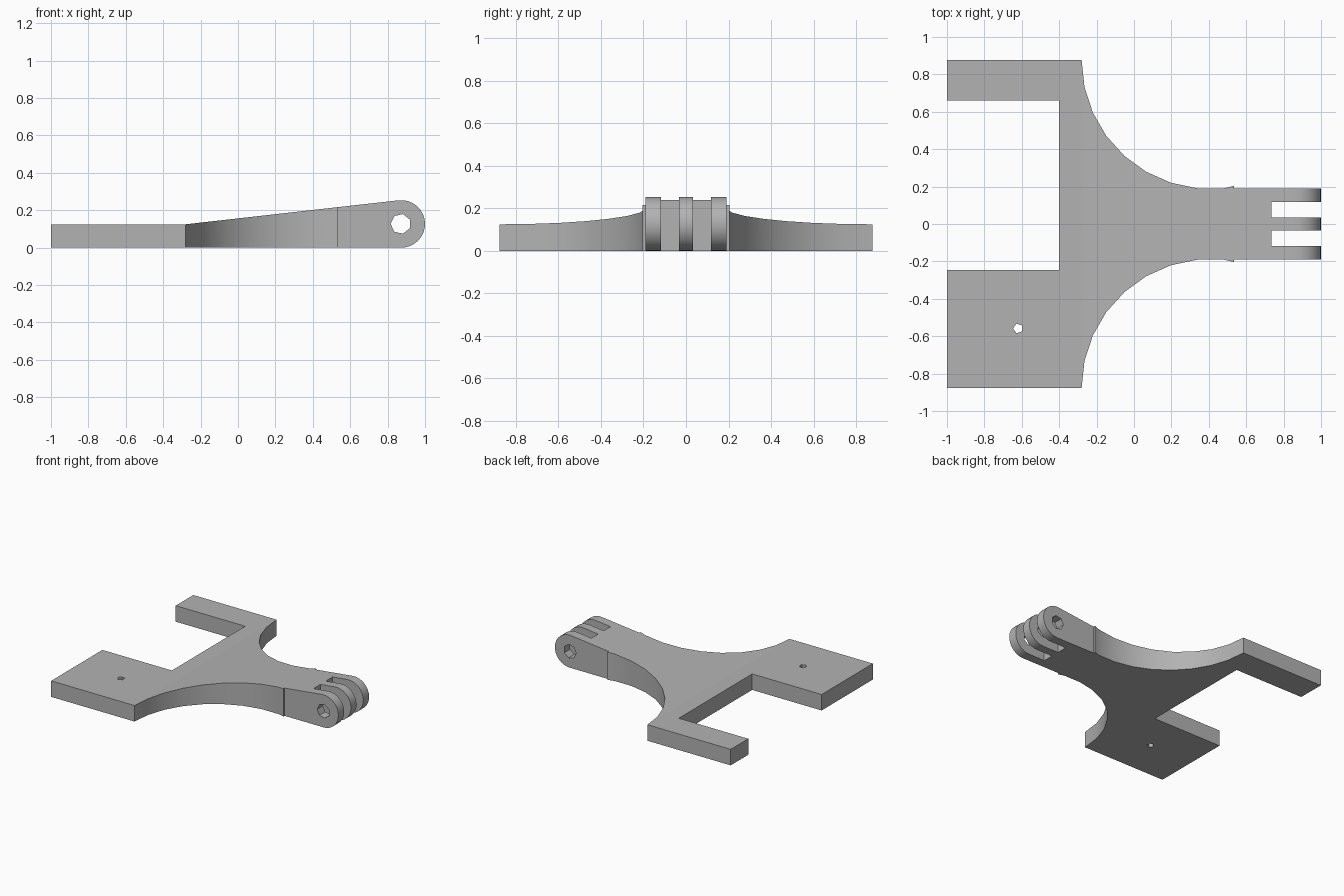
import bpy, bmesh
from math import cos, sin, radians, pi
from mathutils import Vector

cube = bpy.data.objects.get("Cube")
if cube:
    bpy.data.objects.remove(cube, do_unlink=True)

grey = bpy.data.materials.new("plain grey")
grey.use_nodes = True
colour = (0.45, 0.45, 0.45, 1)
grey.diffuse_color = colour
grey.node_tree.nodes["Principled BSDF"].inputs["Base Color"].default_value = colour


def prism(name, points, offset):
    """Extrude a closed 3D polygon along offset."""
    bm = bmesh.new()
    face = bm.faces.new([bm.verts.new(p) for p in points])
    moved = bmesh.ops.extrude_face_region(bm, geom=[face])["geom"]
    bmesh.ops.translate(bm, vec=Vector(offset),
                        verts=[v for v in moved if isinstance(v, bmesh.types.BMVert)])
    bmesh.ops.recalc_face_normals(bm, faces=bm.faces)
    mesh = bpy.data.meshes.new(name)
    bm.to_mesh(mesh)
    bm.free()
    mesh.materials.append(grey)
    obj = bpy.data.objects.new(name, mesh)
    bpy.context.collection.objects.link(obj)
    return obj


def arc(cx, cy, r, start, end, steps):
    angles = [radians(start + (end - start) * i / steps) for i in range(steps + 1)]
    return [(cx + r * cos(a), cy + r * sin(a)) for a in angles]


def ring(cx, cy, r, sides):
    return arc(cx, cy, r, 180, 540, sides)[:-1]


def combine(body, cutter, operation):
    cutter.hide_render = True
    mod = body.modifiers.new("cut", "BOOLEAN")
    mod.operation, mod.solver, mod.object = operation, "EXACT", cutter
    bpy.context.view_layer.objects.active = body
    bpy.ops.object.modifier_apply(modifier=mod.name)
    bpy.data.objects.remove(cutter, do_unlink=True)


# Plan outline: concave flank, neck step, three hinge lugs, then the mirrored flank
half, neck, tip, slot = 0.877, 0.19, 1.1, 0.735
flank = arc(0.41, half, 0.69, 180, 276, 8) + [(0.535, 0.204), (0.535, neck)]
lugs = [(tip, neck), (tip, 0.118), (slot, 0.118), (slot, 0.034), (tip, 0.034)]
upper = [(-1, half)] + flank + lugs
lower = [(x, -y) for x, y in reversed(upper)]
notch = [(-1, -0.245), (-0.4, -0.245), (-0.4, 0.66), (-1, 0.66)]
plan = upper + lower + notch
bracket = prism("hinged_bracket", [(x, y, -0.2) for x, y in plan], (0, 0, 0.8))

# Side profile: flat plate, gentle ramp, rounded hinge end
r = 0.127
side = [(-1.2, 0), (-1.2, 0.125), (-0.28, 0.125)] + arc(1 - r, r, r, 96, -90, 16)
combine(bracket, prism("side_profile", [(x, -1, z) for x, z in side], (0, 2, 0)), "INTERSECT")

# Hinge pin hole and small plate hole
pin = ring(0.87, 0.127, 0.054, 7)
combine(bracket, prism("pin_hole", [(x, -1, z) for x, z in pin], (0, 2, 0)), "DIFFERENCE")
screw = ring(-0.62, -0.558, 0.027, 5)
combine(bracket, prism("plate_hole", [(x, y, -1) for x, y in screw], (0, 0, 2)), "DIFFERENCE")

# Smooth the curved walls, keep the broad top and bottom flat
bpy.ops.object.select_all(action="DESELECT")
bracket.select_set(True)
bpy.context.view_layer.objects.active = bracket
bpy.ops.object.shade_smooth_by_angle(angle=pi / 6)
for face in bracket.data.polygons:
    if abs(face.normal.z) > 0.98 and face.center.x < 0.8:
        face.use_smooth = False
